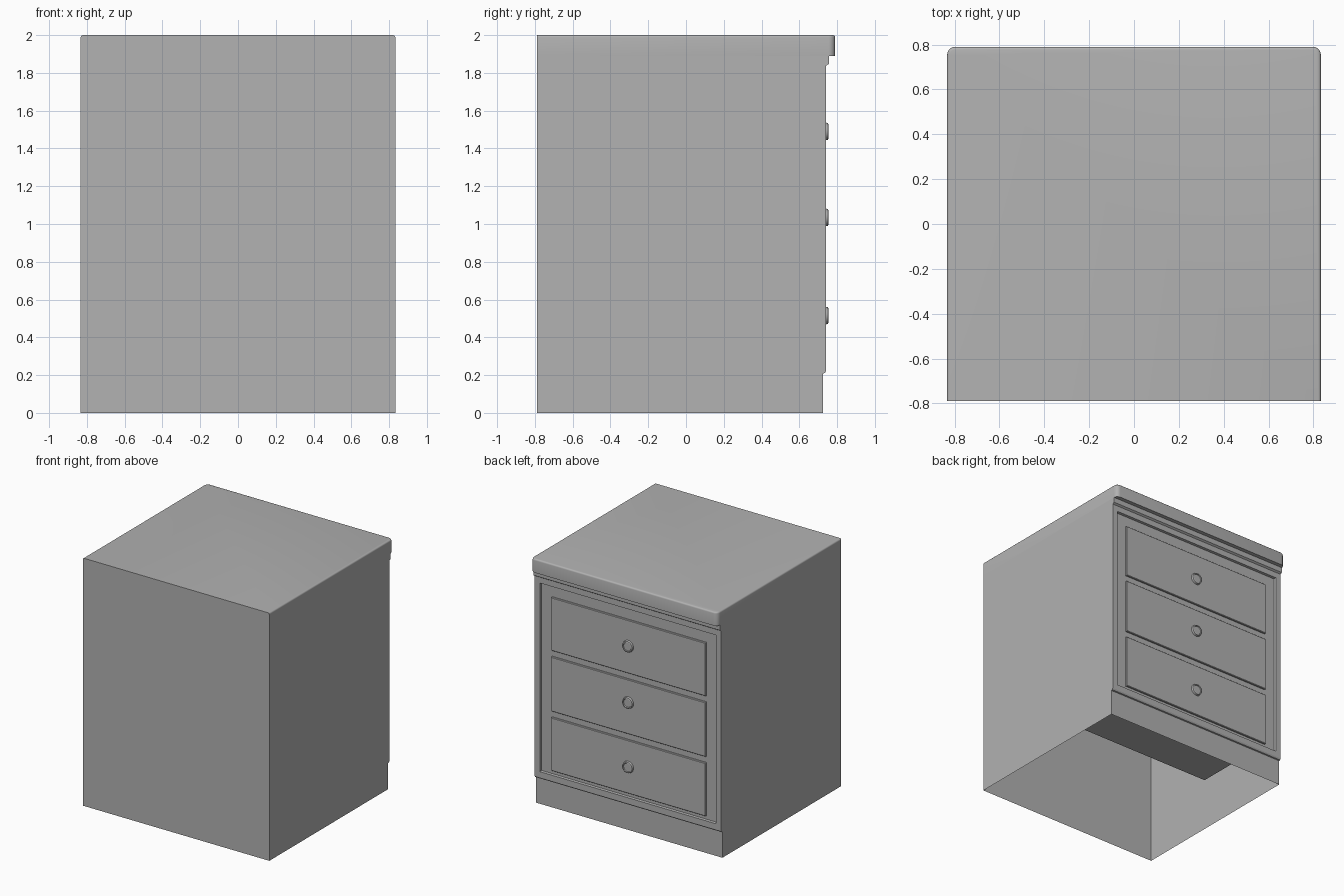
import bpy
import bmesh
from math import pi, radians
from mathutils import Matrix, Vector

if "Cube" in bpy.data.objects:
    bpy.data.objects.remove(bpy.data.objects["Cube"])

GREY = 0.445
paint = bpy.data.materials.new("plain grey")
paint.use_nodes = True
paint.diffuse_color = (GREY, GREY, GREY, 1)
paint.node_tree.nodes["Principled BSDF"].inputs["Base Color"].default_value = (GREY, GREY, GREY, 1)

HALF_W, BACK = 0.833, -0.79


def finish(bm, name, smooth=False):
    bmesh.ops.recalc_face_normals(bm, faces=bm.faces)
    mesh = bpy.data.meshes.new(name)
    bm.to_mesh(mesh)
    bm.free()
    mesh.materials.append(paint)
    obj = bpy.data.objects.new(name, mesh)
    bpy.context.collection.objects.link(obj)
    if smooth:
        bpy.ops.object.select_all(action='DESELECT')
        obj.select_set(True)
        bpy.context.view_layer.objects.active = obj
        bpy.ops.object.shade_smooth_by_angle(angle=radians(40))
    return obj


def box(bm, lo, hi):
    lo, hi = Vector(lo), Vector(hi)
    m = Matrix.Translation((lo + hi) / 2) @ Matrix.Diagonal((*(hi - lo), 1))
    return bmesh.ops.create_cube(bm, size=1, matrix=m)["verts"]


# Cabinet shell: side profile extruded across the width, open underneath
profile = [(BACK, 0), (0.725, 0), (0.725, 0.208), (0.735, 0.211), (0.742, 0.222),
           (0.742, 1.838), (0.757, 1.848), (0.757, 1.89), (BACK, 1.89)]
bm = bmesh.new()
side = bm.faces.new([bm.verts.new((-HALF_W, y, z)) for y, z in profile])
new = bmesh.ops.extrude_face_region(bm, geom=[side], use_keep_orig=True)["geom"]
bmesh.ops.translate(bm, verts=[v for v in new if isinstance(v, bmesh.types.BMVert)],
                    vec=(2 * HALF_W, 0, 0))
bmesh.ops.recalc_face_normals(bm, faces=bm.faces)
floor = [f for f in bm.faces if f.normal.z < -0.9 and f.calc_center_median().z < 0.01]
bmesh.ops.delete(bm, geom=floor, context='FACES_ONLY')

# Sunken panel inside the front frame
front = max((f for f in bm.faces if f.normal.y > 0.9), key=lambda f: f.calc_area())
bmesh.ops.inset_individual(bm, faces=[front], thickness=0.066)
bmesh.ops.inset_individual(bm, faces=[front], thickness=0.004, depth=-0.02)
finish(bm, "cabinet_body")

# Top slab, overhanging the drawer side with rounded corners and rim
bm = bmesh.new()
box(bm, (-HALF_W, BACK, 1.89), (HALF_W, 0.79, 2.0))
corners = [e for e in bm.edges
           if all(v.co.y > 0.7 for v in e.verts) and abs(e.verts[0].co.z - e.verts[1].co.z) > 0.05]
bmesh.ops.bevel(bm, geom=corners, offset=0.035, segments=5, profile=0.5, affect='EDGES')
rim = [e for e in bm.edges if all(v.co.z > 1.99 for v in e.verts)
       and not all(v.co.y < BACK + 0.01 for v in e.verts)]
bmesh.ops.bevel(bm, geom=rim, offset=0.012, segments=3, profile=0.5, affect='EDGES')
finish(bm, "top_slab", smooth=True)

# Three drawers, each with a round knob
drawers = [("top", 1.27, 1.70, 1.49), ("middle", 0.78, 1.22, 1.035), ("bottom", 0.30, 0.73, 0.515)]
for label, low, high, knob_z in drawers:
    bm = bmesh.new()
    box(bm, (-0.69, 0.013, low), (0.69, 0.737, high))
    bm.normal_update()
    face = [f for f in bm.faces if f.normal.y > 0.9]
    bmesh.ops.bevel(bm, geom=list(face[0].edges), offset=0.004, segments=1, affect='EDGES')
    finish(bm, label + "_drawer")

    bm = bmesh.new()
    place = Matrix.Translation((0, 0.739, knob_z)) @ Matrix.Rotation(-pi / 2, 4, 'X')
    bmesh.ops.create_cone(bm, cap_ends=True, segments=24, radius1=0.05, radius2=0.044,
                          depth=0.026, matrix=place)
    bm.normal_update()
    cap = [f for f in bm.faces if f.normal.y > 0.9]
    bmesh.ops.inset_individual(bm, faces=cap, thickness=0.008, depth=0.002)
    bmesh.ops.inset_individual(bm, faces=cap, thickness=0.003, depth=-0.006)
    finish(bm, label + "_knob", smooth=True)
